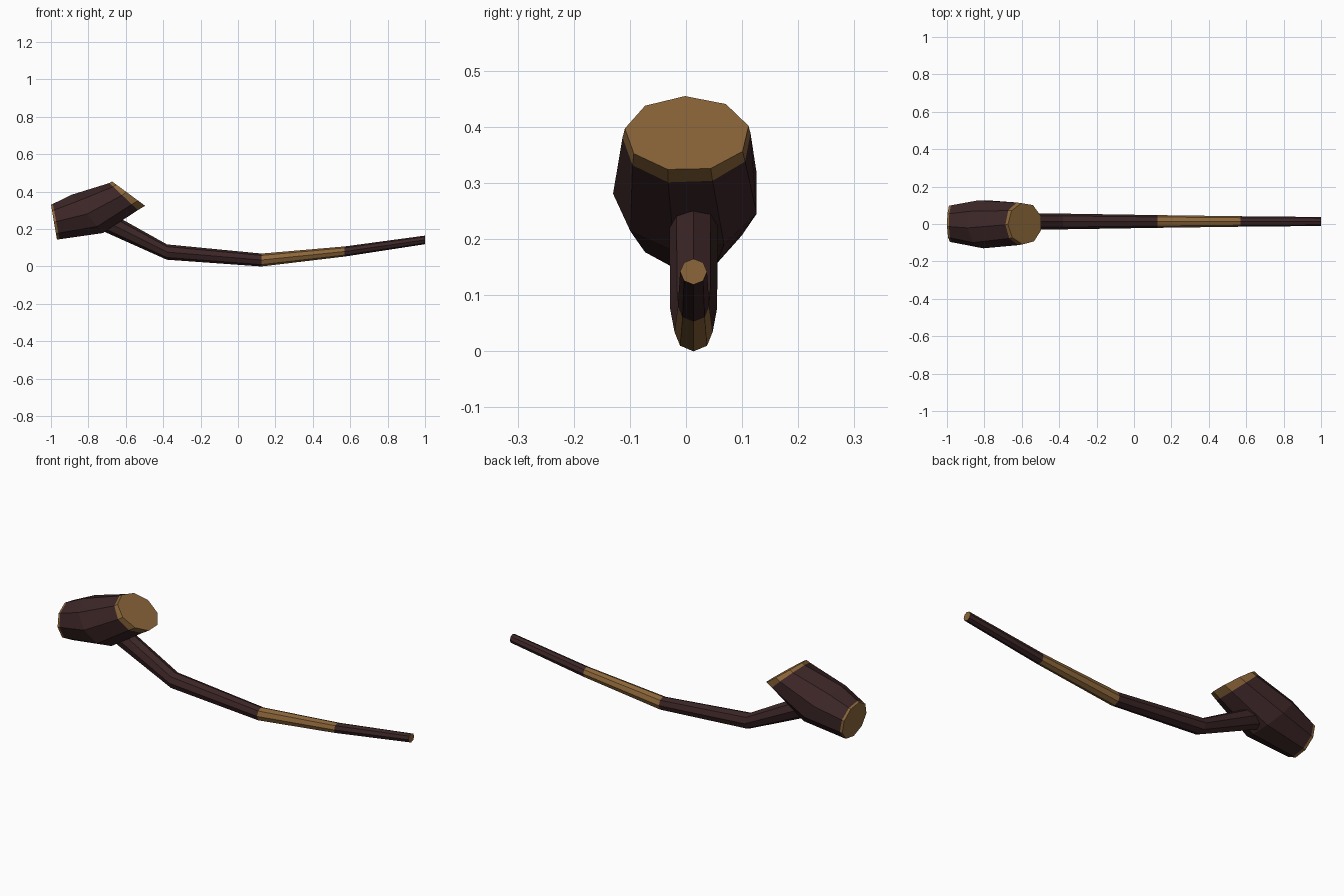
import bpy, bmesh, math

if "Cube" in bpy.data.objects:
    bpy.data.objects.remove(bpy.data.objects["Cube"])

def material(name, rgb):
    m = bpy.data.materials.new(name)
    m.diffuse_color = (*rgb, 1)
    m.use_nodes = True
    m.node_tree.nodes["Principled BSDF"].inputs["Base Color"].default_value = m.diffuse_color
    return m

MATS = [material("dark wood", (0.045, 0.019, 0.020)),
        material("tan wood", (0.262, 0.133, 0.042))]
DARK, TAN = 0, 1

def loft(name, sides, rings, colours, cap_colours):
    """Skin rings of (cx, cy, cz, up_x, up_z, half_width, start_angle)."""
    bm = bmesh.new()
    loops = []
    for cx, cy, cz, ux, uz, r, start in rings:
        loop = []
        for i in range(sides):
            a = math.radians(start + 360 * i / sides)
            s = math.sin(a)
            loop.append(bm.verts.new((cx + ux * s, cy + r * math.cos(a), cz + uz * s)))
        loops.append(loop)
    for lo, hi, colour in zip(loops, loops[1:], colours):
        for i in range(sides):
            j = (i + 1) % sides
            bm.faces.new((lo[i], lo[j], hi[j], hi[i])).material_index = colour
    bm.faces.new(loops[0][::-1]).material_index = cap_colours[0]
    bm.faces.new(loops[-1]).material_index = cap_colours[1]
    bmesh.ops.recalc_face_normals(bm, faces=bm.faces)
    mesh = bpy.data.meshes.new(name)
    bm.to_mesh(mesh)
    bm.free()
    for m in MATS:
        mesh.materials.append(m)
    ob = bpy.data.objects.new(name, mesh)
    bpy.context.collection.objects.link(ob)
    return ob

# Bowl: nine-sided barrel, tan rim and tan base
loft("bowl", 9, [
    (-0.984, 0.004, 0.237, -0.016, 0.094, 0.100, 20),
    (-0.972, 0.004, 0.240, -0.018, 0.096, 0.102, 20),
    (-0.806, 0.002, 0.281, -0.085, 0.104, 0.132, 20),
    (-0.610, 0.002, 0.372, -0.078, 0.074, 0.116, 13),
    (-0.583, 0.002, 0.388, -0.091, 0.067, 0.112, 12),
], [TAN, DARK, DARK, TAN], [TAN, TAN])

# Stem: tapering eight-sided tube with a tan section and tan tip
stem_path = [(-0.72, 0.248, 0.060, 0.043), (-0.38, 0.077, 0.041, 0.042),
             (0.125, 0.037, 0.034, 0.034), (0.57, 0.080, 0.027, 0.028),
             (1.0, 0.142, 0.023, 0.024)]
stem_path[2] = (0.125, 0.0345, 0.0345, 0.034)  # lowest point rests on the ground
loft("stem", 8, [(x, 0.0135, z, 0, h, w, 0) for x, z, h, w in stem_path],
     [DARK, DARK, TAN, DARK], [DARK, TAN])
